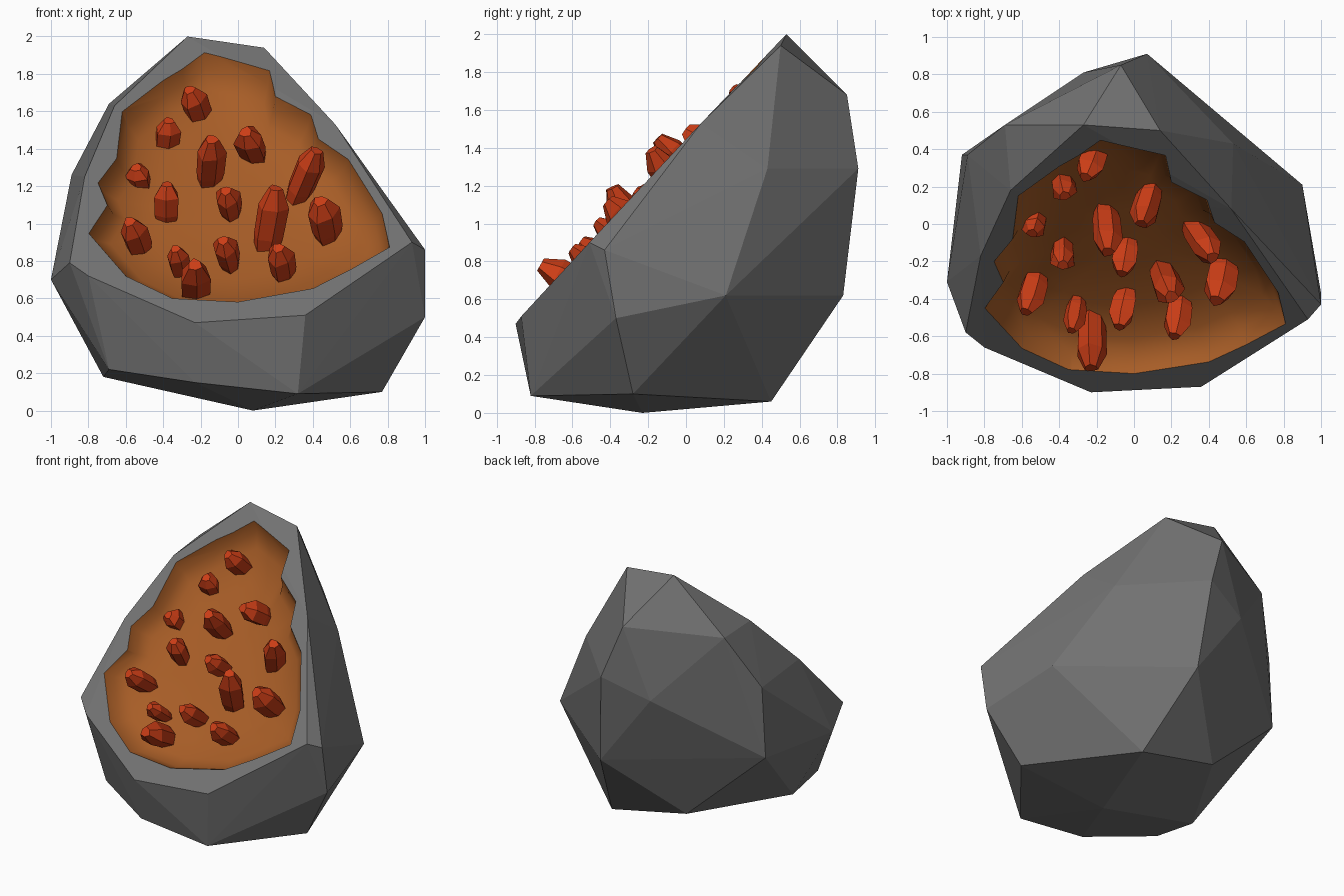
import bpy, bmesh, math, random
from mathutils import Vector

random.seed(4)
if "Cube" in bpy.data.objects:
    bpy.data.objects.remove(bpy.data.objects["Cube"], do_unlink=True)


def make_material(name, colour):
    mat = bpy.data.materials.new(name)
    mat.use_nodes = True
    mat.diffuse_color = (*colour, 1)
    mat.node_tree.nodes["Principled BSDF"].inputs["Base Color"].default_value = (*colour, 1)
    return mat


stone = make_material("grey_stone", (0.17, 0.17, 0.17))
lining = make_material("orange_lining", (0.39, 0.11, 0.02))
crystal_red = make_material("red_crystal", (0.6, 0.047, 0.008))


def make_object(name, bm, materials):
    bmesh.ops.recalc_face_normals(bm, faces=bm.faces)
    mesh = bpy.data.meshes.new(name)
    bm.to_mesh(mesh)
    bm.free()
    for mat in materials:
        mesh.materials.append(mat)
    obj = bpy.data.objects.new(name, mesh)
    bpy.context.scene.collection.objects.link(obj)
    return obj


def bridge_rings(bm, rings):
    """Join equal rings of points with quads and cap both ends."""
    loops = [[bm.verts.new(p) for p in ring] for ring in rings]
    count = len(loops[0])
    for low, high in zip(loops, loops[1:]):
        for i in range(count):
            j = (i + 1) % count
            bm.faces.new((low[i], low[j], high[j], high[i]))
    bm.faces.new(loops[0][::-1])
    bm.faces.new(loops[-1])


# Boulder: faceted hull with a slanted open front
corners = [
    # rim of the opening
    (-.27, .53, 2), (.14, .5, 1.94), (.52, .08, 1.53), (1, -.43, .86), (.93, -.51, .9),
    (.36, -.87, .51), (-.23, -.9, .47), (-.8, -.66, .72), (-.9, -.58, .79),
    (-.82, -.17, 1.25), (-.66, .18, 1.63),
    # back and sides
    (-.07, .85, 1.68), (.07, .91, 1.29), (.53, .43, 1.29), (.9, .21, .62), (.13, .83, .62),
    (-.27, .81, 1.16), (-.69, .53, 1.64), (-.89, .37, 1.26), (-.92, .37, .74),
    (-1, -.31, .7), (1, -.37, .5),
    # underside
    (.77, -.28, .1), (.3, .45, .06), (-.32, .45, .19), (.08, -.23, 0),
    (.32, -.82, .09), (-.23, -.82, .15), (-.69, -.58, .22), (-.72, -.24, .18),
]
bm = bmesh.new()
for corner in corners:
    bm.verts.new(corner)
hull = bmesh.ops.convex_hull(bm, input=bm.verts)
bmesh.ops.delete(bm, geom=[g for g in hull["geom_interior"] if isinstance(g, bmesh.types.BMVert)],
                 context="VERTS")
boulder = make_object("boulder", bm, [stone, lining])

# Hollow: ragged outline on the slanted plane, sunk in as a shallow bowl
outward = Vector((0, -.733, .681))


def on_slope(x, z):
    return Vector((x, (z - 1.44) / 1.077, z))


outline = [on_slope(x, z) for x, z in (
    (-.18, 1.92), (.17, 1.83), (.2, 1.68), (.39, 1.58), (.43, 1.45), (.59, 1.34),
    (.77, 1.05), (.81, .87), (.6, .75), (.4, .65), (0, .58), (-.35, .6), (-.6, .72),
    (-.8, .95), (-.7, 1.1), (-.75, 1.22), (-.65, 1.35), (-.62, 1.6), (-.4, 1.77), (-.3, 1.83))]
middle = on_slope(-.03, 1.2)
rings = []
for scale, depth in ((1.02, .2), (1, 0), (.95, -.08), (.85, -.14), (.6, -.18), (.25, -.19)):
    rings.append([middle + (p - middle) * scale + outward * depth for p in outline])
bm = bmesh.new()
bridge_rings(bm, rings)
for face in bm.faces:
    face.material_index = 1
    face.smooth = True
cutter = make_object("hollow_cutter", bm, [stone, lining])
cutter.hide_render = True

cut = boulder.modifiers.new("hollow", "BOOLEAN")
cut.operation = "DIFFERENCE"
cut.solver = "EXACT"
cut.object = cutter
bpy.context.view_layer.update()
graph = bpy.context.evaluated_depsgraph_get()
carved = bpy.data.meshes.new_from_object(boulder.evaluated_get(graph))
boulder.modifiers.clear()
boulder.data = carved
bpy.data.objects.remove(cutter, do_unlink=True)


# Crystals: faceted shards pointing out of the hollow
def add_crystal(name, centre, axis, radius):
    axis = Vector(axis)
    turn = axis.to_track_quat("Z", "Y")
    spin = random.uniform(0, math.tau)
    sides = 6
    profile = ((-.7, .55), (-.25, .95), (.22, 1), (.5, .45))
    shard = []
    for along, width in profile:
        ring = []
        for i in range(sides):
            angle = spin + math.tau * i / sides
            reach = radius * width * (1.08 if i % 2 else .88)
            flat = Vector((math.cos(angle) * reach, math.sin(angle) * reach, 0))
            ring.append(Vector(centre) + axis * along + turn @ flat)
        shard.append(ring)
    bm = bmesh.new()
    bridge_rings(bm, shard)
    make_object(name, bm, [crystal_red])


# centre, tip direction with length, radius
crystals = [
    ((-.23, .33, 1.63), (-.06, -.16, .17), .075),
    ((-.38, .21, 1.47), (.02, -.12, .16), .07),
    ((.07, .1, 1.42), (-.06, -.2, .14), .08),
    ((-.15, -.03, 1.33), (.02, -.24, .24), .08),
    ((-.53, .01, 1.24), (-.03, -.12, .12), .07),
    ((-.38, -.16, 1.11), (0, -.12, .2), .07),
    ((-.05, -.18, 1.11), (-.03, -.17, .13), .07),
    ((.36, -.09, 1.25), (.12, -.18, .28), .08),
    ((.17, -.31, 1.02), (.06, -.16, .34), .085),
    ((.46, -.31, 1.02), (-.04, -.2, .2), .09),
    ((-.55, -.37, .93), (-.06, -.2, .16), .075),
    ((-.06, -.46, .84), (-.04, -.18, .14), .07),
    ((-.32, -.49, .8), (-.03, -.16, .13), .06),
    ((-.23, -.61, .69), (0, -.32, .18), .085),
    ((.23, -.5, .79), (-.03, -.2, .16), .075),
]
for number, (centre, axis, radius) in enumerate(crystals, 1):
    add_crystal(f"crystal_{number}", centre, axis, radius)
